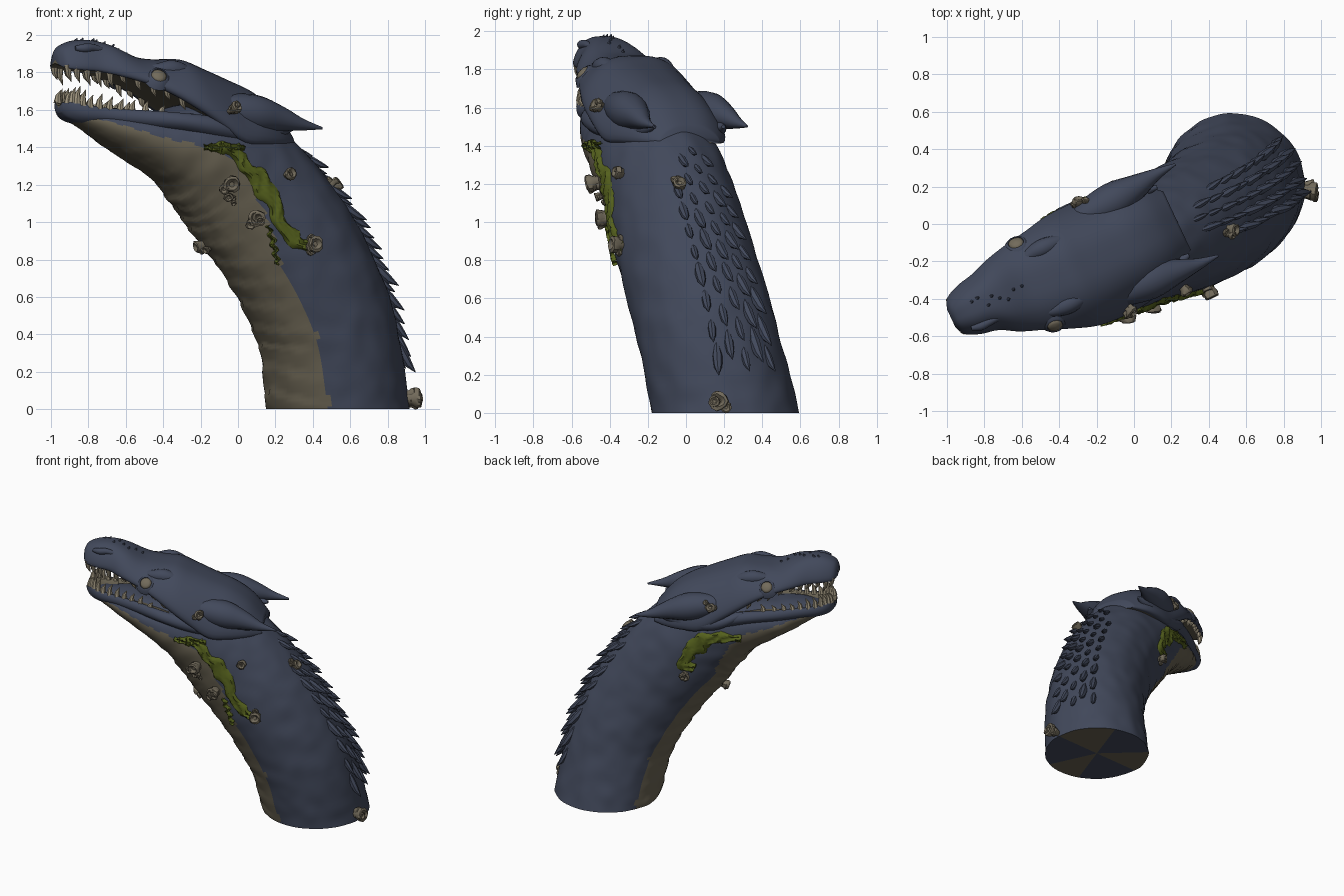
import bpy, bmesh, math, random
from mathutils import Vector, noise
from mathutils.bvhtree import BVHTree

random.seed(4)
if "Cube" in bpy.data.objects:
    bpy.data.objects.remove(bpy.data.objects["Cube"])

def material(name, rgb):
    m = bpy.data.materials.new(name)
    m.use_nodes = True
    m.diffuse_color = (*rgb, 1)
    m.node_tree.nodes["Principled BSDF"].inputs["Base Color"].default_value = (*rgb, 1)
    return m

BLUE = material("slate blue hide", (.054, .066, .105))
TAN = material("tan belly", (.138, .12, .082))
GREEN = material("algae green", (.09, .118, .012))
IVORY = material("ivory teeth", (.33, .285, .2))
SHELL = material("barnacle brown", (.17, .147, .105))

# Body frame: u runs forward to the snout, w sideways, z up
FWD, SIDE, UP = Vector((-.905, -.425, 0)), Vector((.425, -.905, 0)), Vector((0, 0, 1))
def place(u, w, z):
    return Vector((.52, .2, 0)) + FWD * u + SIDE * w + UP * z

def spline(pts, t):
    """Smooth curve through tuples, t from 0 to 1."""
    n = len(pts) - 1
    i = min(int(t * n), n - 1)
    f = t * n - i
    a, b, c, d = (Vector(pts[max(0, min(n, i + k))]) for k in (-1, 0, 1, 2))
    return b + .5 * f * (c - a + f * (2*a - 5*b + 4*c - d + f * (3*b - a - 3*c + d)))

def finish(name, bm, mats, angle=40):
    bmesh.ops.recalc_face_normals(bm, faces=bm.faces)
    me = bpy.data.meshes.new(name)
    bm.to_mesh(me)
    ob = bpy.data.objects.new(name, me)
    bpy.context.collection.objects.link(ob)
    for m in mats:
        me.materials.append(m)
    bpy.ops.object.select_all(action='DESELECT')
    ob.select_set(True)
    bpy.context.view_layer.objects.active = ob
    bpy.ops.object.shade_smooth_by_angle(angle=math.radians(angle))
    tree = BVHTree.FromBMesh(bm)
    bm.free()
    return tree

def loft(bm, rings, rule=lambda i, j: 0):
    """Skin closed rings and cap both ends with fans."""
    vs = [[bm.verts.new(p) for p in r] for r in rings]
    n = len(rings[0])
    for i in range(len(vs) - 1):
        for j in range(n):
            k = (j + 1) % n
            f = bm.faces.new((vs[i][j], vs[i][k], vs[i+1][k], vs[i+1][j]))
            f.material_index = rule(i, j)
    for i in (0, len(vs) - 1):
        mid = bm.verts.new(sum((Vector(p) for p in rings[i]), Vector()) / n)
        for j in range(n):
            f = bm.faces.new((vs[i][j], vs[i][(j + 1) % n], mid))
            f.material_index = rule(-1 if i == 0 else i, j)

def tube(bm, pts, sides=8, axis=None, jitter=0):
    """Tapered tube through (position, radius) pairs."""
    rings = []
    for i, (p, r) in enumerate(pts):
        d = axis or pts[min(i + 1, len(pts) - 1)][0] - pts[max(i - 1, 0)][0]
        q = d.to_track_quat('Z', 'Y')
        ring = []
        for k in range(sides):
            a = math.tau * k / sides
            rr = r * (1 + random.uniform(-jitter, jitter))
            ring.append(p + q @ Vector((rr * math.cos(a), rr * math.sin(a), 0)))
        rings.append(ring)
    loft(bm, rings)

# Neck and throat: u, w, z, depth radius, side radius
NECK = [(-.016, 0, 0, .38, .388), (.092, .065, .45, .375, .365), (.318, .09, .87, .38, .345),
        (.605, .07, 1.21, .37, .32), (.86, .055, 1.37, .29, .315), (1.12, .035, 1.44, .16, .265),
        (1.4, .01, 1.53, .085, .165), (1.57, 0, 1.575, .03, .09)]

def neck(t, phi, bumps=True):
    """Surface point, outward direction and forward tangent; phi 0 is the belly."""
    u, w, z, rd, rs = spline(NECK, t)
    a, b = spline(NECK, max(0, t - .01)), spline(NECK, min(1, t + .01))
    k = min(1, t * 6)
    tu, tz = Vector(((b[0] - a[0]) * k, (b[2] - a[2]))).normalized()
    ventral = FWD * tz - UP * tu
    out = ventral * math.cos(phi) + SIDE * math.sin(phi)
    s = 1
    if bumps:
        belly = max(0, math.cos(phi) - .45)
        s += .05 * belly * (((t * 20 + abs(phi) * .7) % 1) - .5)
    p = place(u, w, z) + (ventral * rd * math.cos(phi) + SIDE * rs * math.sin(phi)) * s
    if bumps:
        p += out * .008 * noise.noise(p * 9)
    p.z = max(0, p.z) if t else 0
    return p, out, FWD * tu + UP * tz

STEPS, SEGS = 110, 96
def neck_color(i, j):
    phi = abs((j + .5) / SEGS * 360 - 180)
    if i < 0:
        return 1 if (j // 6) % 5 < 2 else 0
    t = i / STEPS
    base, start = (49, .44) if j < SEGS / 2 else (57, .28)
    edge = base + (92 - base) * max(0, min(1, (t - start) * 4.5)) + 4 * noise.noise(Vector((t * 25, 0, 0)))
    return 1 if phi < edge else 0

bm = bmesh.new()
loft(bm, [[neck(i / STEPS, math.tau * j / SEGS - math.pi)[0] for j in range(SEGS)]
          for i in range(STEPS + 1)], neck_color)
neck_tree = finish("neck_and_throat", bm, [BLUE, TAN], 60)

# Skull and lower jaw: u, w, half width, top z, bottom z
SKULL = [(1.655, 0, .05, 1.90, 1.84), (1.628, 0, .105, 1.94, 1.82), (1.55, 0, .142, 1.97, 1.81),
         (1.45, 0, .165, 1.972, 1.80), (1.35, .01, .21, 1.945, 1.775), (1.22, .02, .25, 1.885, 1.735),
         (1.1, .035, .285, 1.87, 1.68), (.97, .045, .32, 1.87, 1.60), (.85, .05, .33, 1.825, 1.52),
         (.7, .05, .325, 1.765, 1.42), (.56, .045, .30, 1.705, 1.41), (.44, .04, .25, 1.62, 1.41),
         (.34, .04, .17, 1.50, 1.41)]
SKULL_HALF = [(0, 1), (.3, .98), (.58, .85), (.84, .56), (1, .22), (.96, .02), (.7, .06), (0, .14)]
JAW = [(1.635, 0, .05, 1.64, 1.585), (1.6, 0, .10, 1.655, 1.55), (1.53, 0, .135, 1.63, 1.525),
       (1.4, 0, .17, 1.61, 1.51), (1.25, .01, .225, 1.60, 1.49), (1.05, .04, .295, 1.585, 1.465),
       (.85, .05, .325, 1.56, 1.42), (.65, .05, .305, 1.5, 1.39)]
JAW_HALF = [(0, .7), (.6, .78), (.88, 1), (1, .7), (.95, .35), (.7, .08), (.35, .02), (0, 0)]

def build_bone(name, stations, half, lining):
    n = 20
    prof = [spline(half, k / n) for k in range(n + 1)]
    prof += [Vector((-p[0], p[1])) for p in prof[-2:0:-1]]
    rings = []
    for i in range(61):
        u, w, hw, top, bot = spline(stations, i / 60)
        rings.append([place(u, w + hw * a, bot + (top - bot) * b) for a, b in prof])
    bm = bmesh.new()
    loft(bm, rings, lambda i, j: 1 if lining(min(j + .5, 2 * n - j - .5) / n) else 0)
    return finish(name, bm, [BLUE, TAN], 50)

skull_tree = build_bone("skull", SKULL, SKULL_HALF, lambda s: s > .82)
build_bone("lower_jaw", JAW, JAW_HALF, lambda s: s < .24)

# Teeth along both jaw rims
bm = bmesh.new()
for stations, rim, rise, size, count, reach in ((SKULL, .85, -1, .1, 10, .5), (JAW, .84, 1, .09, 11, .62)):
    for side in (-1, 1):
        for k in range(count):
            u, w, hw, top, bot = spline(stations, .08 + reach * k / count)
            p = place(u - .01, w + side * hw * rim, top - .015 if rise > 0 else bot + .02)
            h = size * random.uniform(.7, 1.2) * (1 - .4 * k / count)
            tip = UP * rise * h - FWD * .02
            tube(bm, [(p, .023), (p + tip * .55 + FWD * .008, .015), (p + tip, .001)], 7)
finish("teeth", bm, [IVORY])

# Swept cheek horns with jaw folds, brow and nostril swellings
bm = bmesh.new()
HORN = [(.92, .2, 1.62, .03), (.76, .225, 1.605, .08), (.6, .235, 1.58, .1), (.46, .25, 1.553, .068),
        (.34, .265, 1.522, .033), (.22, .27, 1.502, .006)]
FOLD = [(1.0, .26, 1.57, .015), (.9, .285, 1.52, .035), (.78, .275, 1.475, .045), (.62, .25, 1.47, .05),
        (.46, .22, 1.49, .04), (.36, .2, 1.5, .01)]
BROW = [(1.24, .13, 1.815, .01), (1.14, .16, 1.815, .035), (1.05, .165, 1.815, .05), (.95, .16, 1.79, .035), (.84, .15, 1.75, .01)]
NOSTRIL = [(1.58, .06, 1.93, .012), (1.53, .07, 1.93, .024), (1.47, .07, 1.93, .02), (1.38, .07, 1.905, .01)]
for path in (HORN, FOLD, BROW, NOSTRIL):
    for side in (-1, 1):
        pts = [spline(path, k / 18) for k in range(19)]
        tube(bm, [(place(u, .035 + side * w, z), max(.003, r)) for u, w, z, r in pts], 16)
finish("horns_and_brows", bm, [BLUE], 60)

# Small thorns along the snout ridge, then rows of backswept dorsal scales
bm = bmesh.new()
for k in range(8):
    u, w, hw, top, bot = spline(SKULL, .19 + .03 * k)
    p = place(u, w + random.uniform(-.04, .04), top - .015)
    tube(bm, [(p, .016), (p + UP * .026 - FWD * .015, .002)], 6)
for row in range(-2, 3):
    for k in range(10 - abs(row)):
        t = .085 + .033 * k + .016 * (row % 2)
        p, out, tan = neck(t, math.pi + row * .2, False)
        s = random.uniform(.75, 1.2) * (1.25 - .05 * k)
        tube(bm, [(p + tan * .07 * s - out * .02, .01), (p + tan * .01 * s, .022 * s),
                  (p - tan * .04 * s + out * .022 * s, .018 * s),
                  (p - tan * .08 * s + out * .05 * s, .002)], 7)
finish("dorsal_scales", bm, [BLUE])

# Eyes in ringed sockets
eyes, lids = bmesh.new(), bmesh.new()
for side in (-1, 1):
    p, nrm, *_ = skull_tree.find_nearest(place(1.17, .03 + side * .25, 1.79))
    tube(eyes, [(p - nrm * .02, .042), (p + nrm * .006, .04), (p + nrm * .014, .026), (p + nrm * .018, .004)], 16, nrm)
    tube(lids, [(p - nrm * .03, .078), (p + nrm * .003, .053), (p + nrm * .006, .043), (p - nrm * .01, .04)], 16, nrm)
finish("eyes", eyes, [SHELL], 60)
finish("eyelids", lids, [BLUE], 60)

# Algae streaks clinging to the neck
bm = bmesh.new()
def algae(path, width):
    n, rows = 36, []
    for i in range(n + 1):
        c = spline(path, i / n)
        d = spline(path, min(1, i / n + .02)) - spline(path, max(0, i / n - .02))
        across = Vector((d[2], 0, -d[0])).normalized()
        half = width * (.45 + .55 * math.sin(math.pi * i / n)) * (1 + .45 * noise.noise(Vector((i * .37, width * 9, 0))))
        row = []
        for j in range(7):
            q = c + across * half * (j / 3 - 1) + Vector((.012 * math.sin(i * .8), 0, 0))
            p, nrm, *_ = neck_tree.find_nearest(place(*q))
            row.append(bm.verts.new(p + nrm * (.018 if 0 < j < 6 else -.004) + nrm * .01 * math.sin(i * 1.1 + j * 2)))
        rows.append(row)
    for a, b in zip(rows, rows[1:]):
        for j in range(6):
            bm.faces.new((a[j], a[j + 1], b[j + 1], b[j]))
algae([(.86, .4, 1.42), (.77, .42, 1.37), (.7, .42, 1.29), (.63, .44, 1.22), (.57, .44, 1.12), (.52, .44, 1.0),
       (.44, .44, .9), (.32, .44, .87)], .056)
algae([(.94, .36, 1.4), (.84, .38, 1.4), (.72, .38, 1.4)], .032)
algae([(.59, .42, .98), (.56, .42, .87), (.54, .42, .76)], .018)
algae([(1.0, -.3, 1.38), (.85, -.3, 1.39), (.72, -.3, 1.35), (.63, -.3, 1.26), (.58, -.3, 1.16), (.66, -.3, 1.1)], .066)
finish("algae", bm, [GREEN], 60)

# Barnacle clusters
bm = bmesh.new()
CUP = [(-.03, .7), (.012, .75), (.03, 1), (.05, .95), (.055, .7), (.038, .3)]
def barnacle(tree, spot, size):
    p, nrm, *_ = tree.find_nearest(Vector(spot))
    for k in range(4):
        off = Vector([random.uniform(-.035, .035) for _ in range(3)]) if k else Vector()
        s = size * (1 if k == 0 else .6)
        ax = (nrm + off * 6).normalized()
        tube(bm, [(p + off + ax * h * s / .04, r * s) for h, r in CUP], 11, ax, .14)
for spot, size in (((-.03, -.52, 1.2), .046), ((-.05, -.47, 1.13), .025), ((.1, -.47, 1.02), .046),
                   ((.4, -.35, .88), .044), ((.28, -.36, 1.26), .034), ((.5, -.03, 1.18), .036),
                   ((.95, .17, .06), .05), ((-.24, -.22, .86), .034), ((-.1, .16, 1.07), .036)):
    barnacle(neck_tree, spot, size)
for spot, size in (((0, -.48, 1.62), .034), ((-.3, .16, 1.64), .034)):
    barnacle(skull_tree, spot, size)
finish("barnacles", bm, [SHELL])
